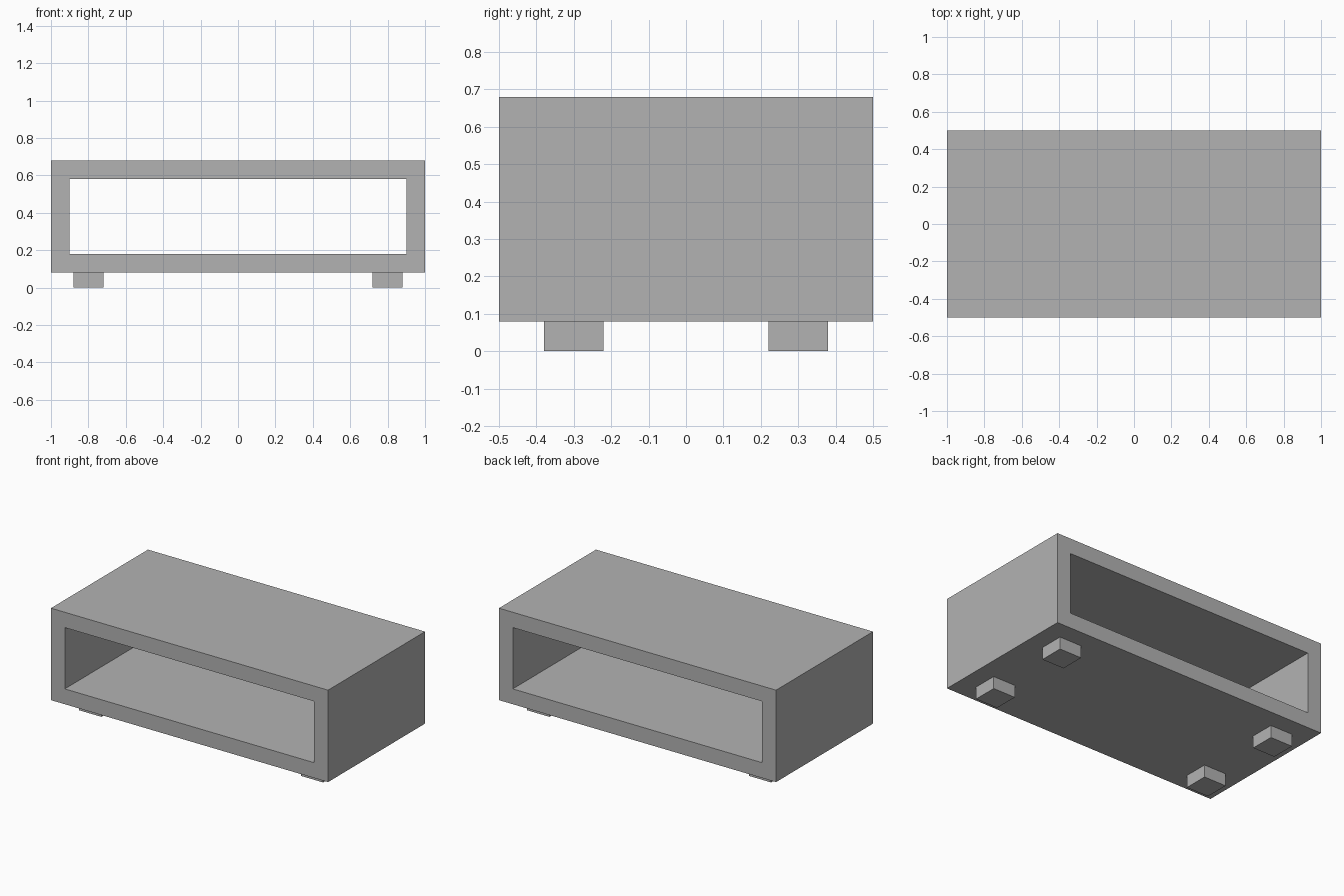
import bpy
import bmesh

if "Cube" in bpy.data.objects:
    bpy.data.objects.remove(bpy.data.objects["Cube"], do_unlink=True)

WIDTH, DEPTH = 2.0, 1.0
BOTTOM, TOP = 0.08, 0.68
WALL = 0.1
FOOT = 0.16

grey = bpy.data.materials.new("plain grey")
grey.use_nodes = True
colour = (0.45, 0.45, 0.45, 1)
grey.diffuse_color = colour
grey.node_tree.nodes["Principled BSDF"].inputs["Base Color"].default_value = colour


def add_object(name, bm):
    bmesh.ops.recalc_face_normals(bm, faces=bm.faces)
    mesh = bpy.data.meshes.new(name)
    bm.to_mesh(mesh)
    bm.free()
    mesh.materials.append(grey)
    obj = bpy.data.objects.new(name, mesh)
    bpy.context.collection.objects.link(obj)
    return obj


def rectangle(bm, inset, y):
    x, low, high = WIDTH / 2 - inset, BOTTOM + inset, TOP - inset
    return [bm.verts.new((px, y, pz))
            for px, pz in ((-x, low), (x, low), (x, high), (-x, high))]


# Cabinet: a rectangular tube, open at the front and the back
bm = bmesh.new()
loops = [rectangle(bm, inset, y) for inset, y in
         ((0, -DEPTH / 2), (0, DEPTH / 2), (WALL, DEPTH / 2), (WALL, -DEPTH / 2))]
for k, loop in enumerate(loops):
    following = loops[(k + 1) % 4]
    for i in range(4):
        j = (i + 1) % 4
        bm.faces.new((loop[i], loop[j], following[j], following[i]))
add_object("cabinet_frame", bm)

# Four block feet
for x, side in ((-0.8, "right"), (0.8, "left")):
    for y, end in ((-0.3, "front"), (0.3, "back")):
        bm = bmesh.new()
        bmesh.ops.create_cube(bm, size=1)
        bmesh.ops.scale(bm, vec=(FOOT, FOOT, BOTTOM), verts=bm.verts)
        foot = add_object(f"{end}_{side}_foot", bm)
        foot.location = (x, y, BOTTOM / 2)
